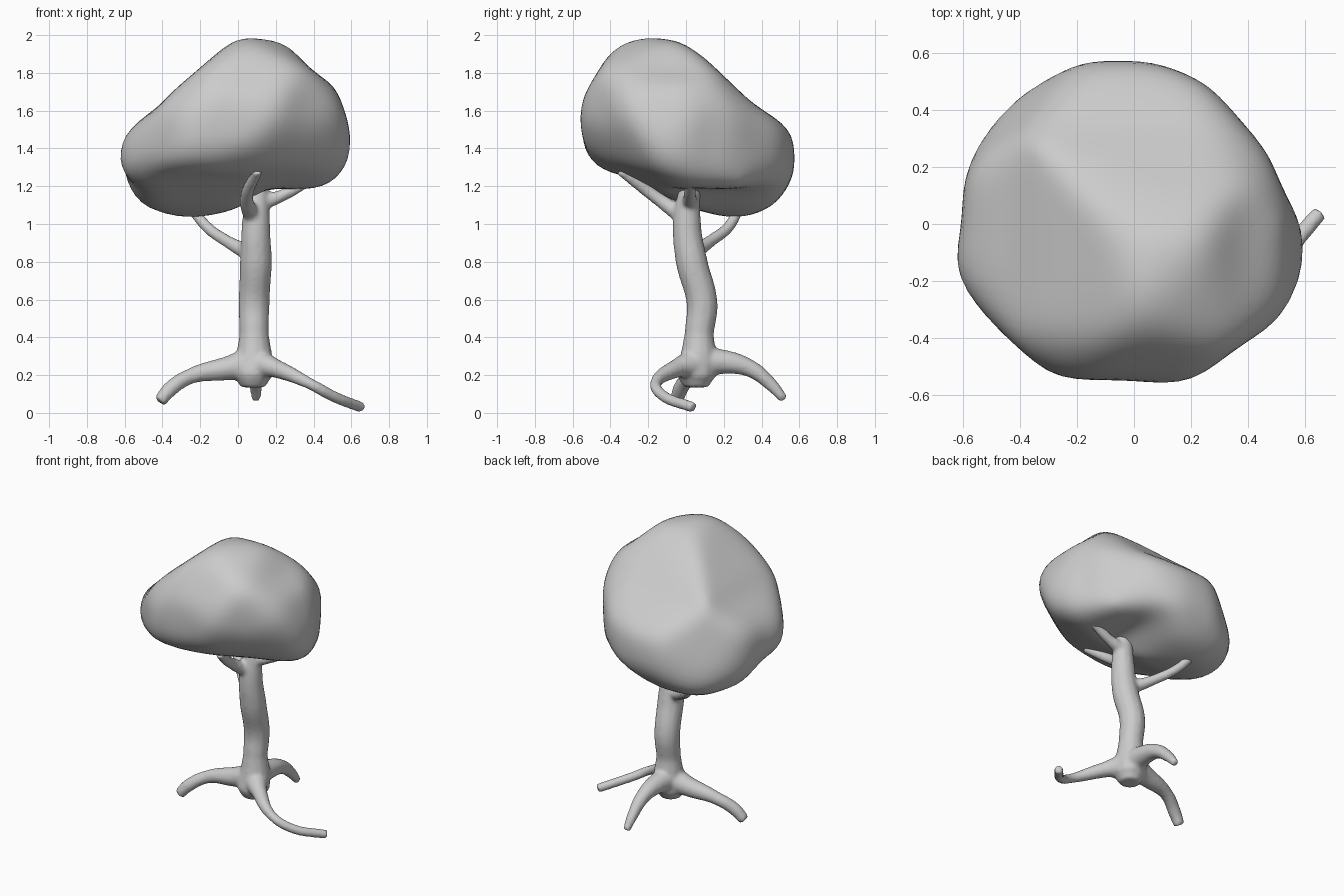
import bpy, bmesh, math
from mathutils import Vector

if "Cube" in bpy.data.objects:
    bpy.data.objects.remove(bpy.data.objects["Cube"])

grey = bpy.data.materials.new("plain grey")
grey.diffuse_color = (0.6, 0.6, 0.6, 1)
grey.use_nodes = True
grey.node_tree.nodes["Principled BSDF"].inputs["Base Color"].default_value = grey.diffuse_color


def tube(pts):
    """Tapered limb through (x, y, z, radius) points, as a mesh object."""
    cu = bpy.data.curves.new("limb", 'CURVE')
    cu.dimensions = '3D'
    cu.bevel_depth = 1.0
    cu.bevel_resolution = 4
    cu.resolution_u = 8
    cu.use_fill_caps = True
    sp = cu.splines.new('BEZIER')
    sp.bezier_points.add(len(pts) - 1)
    for bp, (x, y, z, r) in zip(sp.bezier_points, pts):
        bp.co = (x, y, z)
        bp.radius = r
        bp.handle_left_type = bp.handle_right_type = 'AUTO'
    ob = bpy.data.objects.new("limb", cu)
    bpy.context.collection.objects.link(ob)
    bpy.ops.object.select_all(action='DESELECT')
    ob.select_set(True)
    bpy.context.view_layer.objects.active = ob
    bpy.ops.object.convert(target='MESH')
    ob = bpy.context.view_layer.objects.active
    bm = bmesh.new()
    bm.from_mesh(ob.data)
    bmesh.ops.remove_doubles(bm, verts=bm.verts, dist=.0005)
    bm.to_mesh(ob.data)
    bm.free()
    return ob


limbs = [
    # Trunk with a slight S bend
    tube([(.08, .055, .135, .065), (.08, .055, .2, .105), (.085, .065, .28, .1),
          (.085, .07, .42, .078), (.085, .085, .58, .083), (.095, .03, .8, .085),
          (.095, .005, 1.0, .076), (.11, .03, 1.27, .05)]),
    # Roots: left, right, back
    tube([(.08, .06, .265, .09), (-.06, .05, .235, .064), (-.25, .02, .195, .042),
          (-.36, -.03, .125, .042), (-.415, -.05, .06, .036)]),
    tube([(.1, .05, .26, .085), (.2, -.05, .235, .05), (.38, -.16, .155, .031),
          (.5, -.12, .09, .031), (.655, .04, .028, .03)]),
    tube([(.08, .06, .265, .09), (.09, .2, .27, .065), (.095, .34, .235, .047),
          (.095, .45, .15, .036), (.095, .52, .07, .025)]),
    # Branches: left, front, right
    tube([(.07, .03, .84, .045), (-.06, .13, .91, .033), (-.17, .23, .99, .031), (-.27, .29, 1.12, .029)]),
    tube([(.08, .0, 1.03, .05), (.045, -.15, 1.135, .036), (.105, -.35, 1.285, .028)]),
    tube([(.1, .02, 1.11, .05), (.22, .02, 1.145, .034), (.42, .03, 1.26, .03)]),
]

# Fuse the limbs into one soft skin
for ob in limbs:
    ob.select_set(True)
bpy.context.view_layer.objects.active = limbs[0]
bpy.ops.object.join()
trunk = bpy.context.view_layer.objects.active
trunk.name = "trunk_and_roots"
rm = trunk.modifiers.new("fuse", 'REMESH')
rm.mode = 'VOXEL'
rm.voxel_size = .011
sm = trunk.modifiers.new("soften", 'SMOOTH')
sm.factor = .5
sm.iterations = 10
for name in ("fuse", "soften"):
    bpy.ops.object.modifier_apply(modifier=name)
trunk.data.materials.clear()
trunk.data.materials.append(grey)
trunk.data.shade_smooth()

# Canopy outlines (across, up), heights measured from z = 1
FRONT = [(0, 1), (.25, .97), (.38, .82), (.52, .73), (.6, .5), (.61, .35), (.52, .2), (.38, .18), (.15, .19),
         (0, .08), (-.2, .03), (-.4, .01), (-.55, .1), (-.66, .34), (-.6, .5), (-.43, .61), (-.35, .7)]
SIDE = [(-.27, 1), (0, .97), (.1, .88), (.35, .64), (.57, .5), (.58, .26), (.5, .13), (.4, .04), (.25, .02),
        (0, .09), (-.3, .25), (-.5, .29), (-.58, .5), (-.55, .67), (-.4, .92)]
ABOVE = [(.6, 0), (.52, .12), (.48, .25), (.38, .36), (.26, .5), (.06, .58), (-.18, .58), (-.43, .45),
         (-.55, .32), (-.61, .12), (-.6, 0), (-.66, -.15), (-.53, -.33), (-.28, -.55), (0, -.55),
         (.19, -.58), (.38, -.42), (.53, -.36), (.6, -.2)]
FRONT_RIGHT = [(.07, .87), (.2, .83), (.38, .71), (.54, .52), (.51, .18), (.43, .06), (.3, .06), (.07, .09),
               (-.34, .12), (-.54, .16), (-.64, .26), (-.64, .45), (-.58, .58), (-.2, .83)]
BACK_LEFT = [(.18, 1.02), (.3, .98), (.45, .78), (.59, .6), (.63, .24), (.61, .13), (.5, .1), (.34, -.09),
             (.09, -.17), (-.17, -.11), (-.43, .04), (-.54, .28), (-.55, .58), (-.38, .85), (-.2, .97)]
BACK_RIGHT = [(-.21, .93), (.05, .82), (.26, .71), (.48, .63), (.63, .18), (.54, -.01), (.42, -.07),
              (.21, -.1), (-.22, .08), (-.41, .19), (-.55, .39), (-.64, .56), (-.51, .79)]


def axes(nx, ny, tilt):
    """Right and up axes for looking at the tree from horizontal side (nx, ny), raised by tilt."""
    n = Vector((nx, ny, 0)).normalized()
    t = math.radians(tilt)
    return Vector((-n.y, n.x, 0)), -n * math.sin(t) + Vector((0, 0, math.cos(t)))


SIDES = [(FRONT, axes(0, -1, 0)), (SIDE, axes(1, 0, 0)), (ABOVE, axes(0, -1, 90)),
         (FRONT_RIGHT, axes(.58, -.81, 25)), (BACK_LEFT, axes(-.58, .81, 25)),
         (BACK_RIGHT, axes(.632, .775, -27))]
HEART = Vector((0, 0, .47))


def reach(outline, right, up, d):
    """Distance from the heart along d until the outline is crossed."""
    cu, cv, du, dv = HEART.dot(right), HEART.dot(up), d.dot(right), d.dot(up)
    best = 9
    for (u0, v0), (u1, v1) in zip(outline, outline[1:] + outline[:1]):
        eu, ev = u1 - u0, v1 - v0
        det = eu * dv - ev * du
        if abs(det) > 1e-9:
            t = (eu * (v0 - cv) - ev * (u0 - cu)) / det
            s = (du * (v0 - cv) - dv * (u0 - cu)) / det
            if t > 0 and -1e-6 <= s <= 1 + 1e-6:
                best = min(best, t)
    return best


# Carve a ball down to every outline, then round it off
bm = bmesh.new()
bmesh.ops.create_icosphere(bm, subdivisions=5, radius=1)
for v in bm.verts:
    d = v.co.normalized()
    v.co = HEART + Vector((0, 0, 1)) + d * min(reach(o, r, u, d) for o, (r, u) in SIDES)
for _ in range(8):
    bmesh.ops.smooth_vert(bm, verts=bm.verts, factor=.5, use_axis_x=True, use_axis_y=True, use_axis_z=True)
me = bpy.data.meshes.new("canopy")
bm.to_mesh(me)
bm.free()
me.materials.append(grey)
me.shade_smooth()
canopy = bpy.data.objects.new("canopy", me)
bpy.context.collection.objects.link(canopy)
